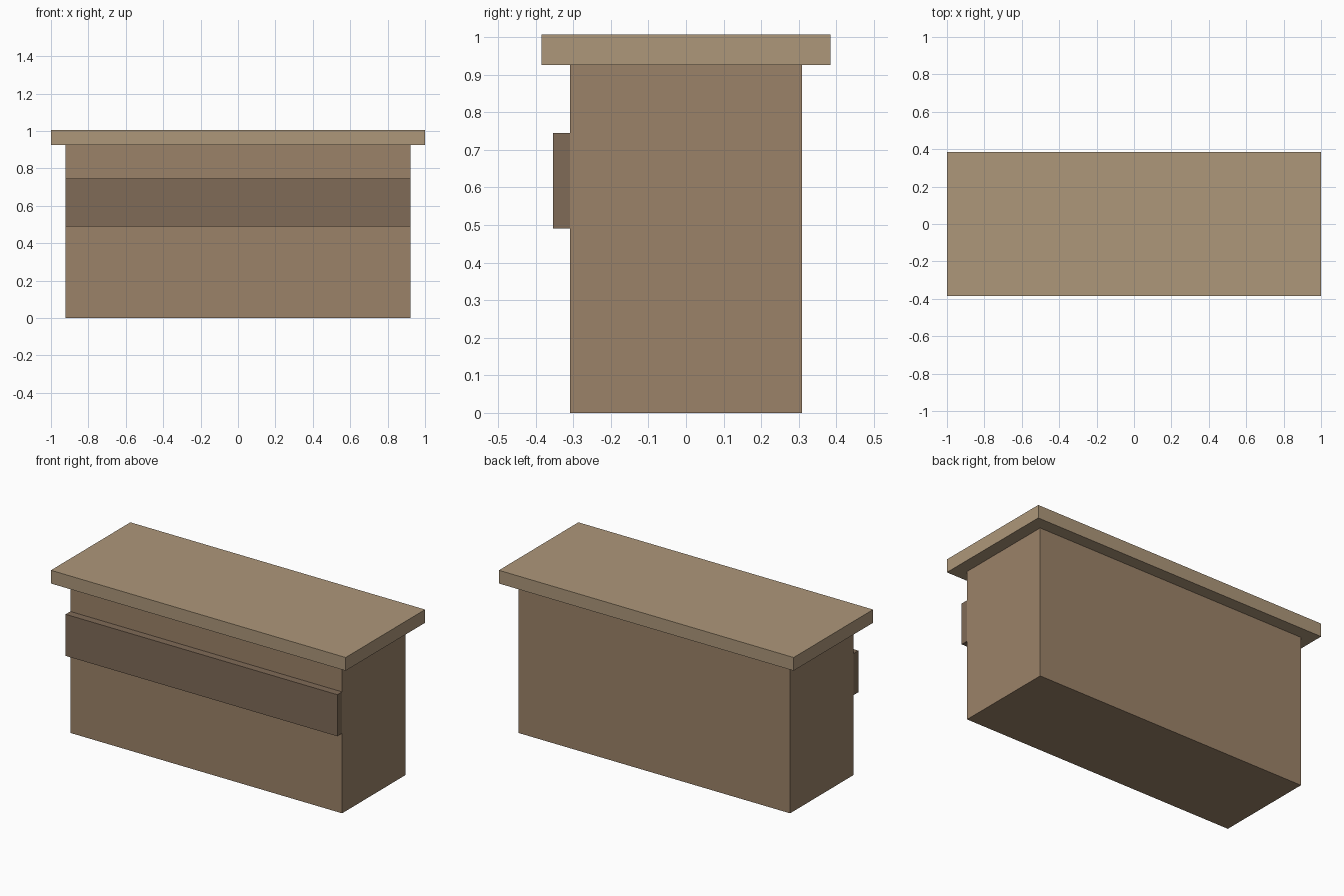
import bpy

if "Cube" in bpy.data.objects:
    bpy.data.objects.remove(bpy.data.objects["Cube"])


def material(name, rgb):
    mat = bpy.data.materials.new(name)
    mat.diffuse_color = (*rgb, 1.0)
    mat.use_nodes = True
    mat.node_tree.nodes["Principled BSDF"].inputs["Base Color"].default_value = mat.diffuse_color
    return mat


def box(name, x, y, z, mat):
    """Box spanning the (min, max) ranges given for each axis."""
    spans = (x, y, z)
    bpy.ops.mesh.primitive_cube_add(size=1, location=[(a + b) / 2 for a, b in spans])
    obj = bpy.context.object
    obj.name = name
    obj.scale = [b - a for a, b in spans]
    bpy.ops.object.transform_apply(location=False, rotation=False, scale=True)
    obj.data.materials.append(mat)
    return obj


body_wood = material("body_wood", (0.33, 0.225, 0.14))
top_wood = material("top_wood", (0.42, 0.31, 0.195))
dark_wood = material("dark_wood", (0.215, 0.147, 0.096))

BODY_X, BODY_Y = 0.922, 0.308
BODY_TOP = 0.925

# Counter body
box("counter_body", (-BODY_X, BODY_X), (-BODY_Y, BODY_Y), (0, BODY_TOP), body_wood)

# Overhanging worktop
box("worktop", (-1, 1), (-0.385, 0.385), (BODY_TOP, 1.006), top_wood)

# Raised band across the front
box("front_panel", (-BODY_X, BODY_X), (-0.354, -BODY_Y), (0.49, 0.745), dark_wood)
